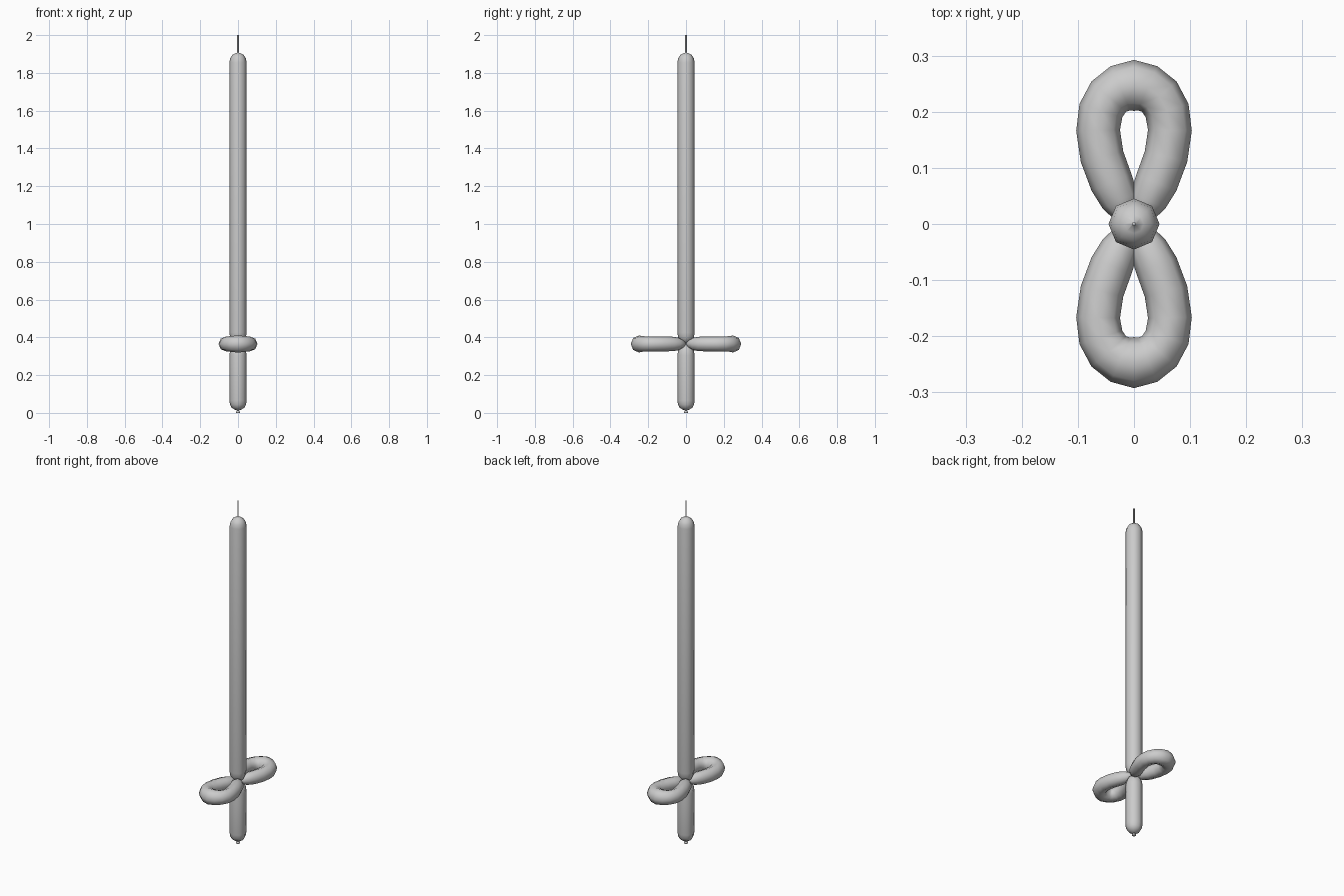
import bpy, bmesh, math
from mathutils import Vector

if "Cube" in bpy.data.objects:
    bpy.data.objects.remove(bpy.data.objects["Cube"])

SIDES = 8
PINCH_Z = 0.365


def tube(name, path, plane_normal):
    """Sweep an eight-sided ring along a planar path of (point, radius)."""
    bm = bmesh.new()
    n = Vector(plane_normal)
    pts = [Vector(p) for p, r in path]
    rings = []
    for i, (p, r) in enumerate(path):
        t = (pts[min(i + 1, len(pts) - 1)] - pts[max(i - 1, 0)]).normalized()
        side = t.cross(n).normalized()
        ring = []
        for k in range(SIDES):
            a = 2 * math.pi * k / SIDES
            ring.append(bm.verts.new(pts[i] + r * (math.cos(a) * side + math.sin(a) * n)))
        rings.append(ring)
    for a, b in zip(rings, rings[1:]):
        for k in range(SIDES):
            j = (k + 1) % SIDES
            bm.faces.new((a[k], a[j], b[j], b[k]))
    bm.faces.new(rings[0])
    bm.faces.new(rings[-1])
    bmesh.ops.recalc_face_normals(bm, faces=bm.faces)
    mesh = bpy.data.meshes.new(name)
    bm.to_mesh(mesh)
    bm.free()
    mesh.shade_smooth()
    obj = bpy.data.objects.new(name, mesh)
    bpy.context.collection.objects.link(obj)
    return obj


def upright(name, profile):
    return tube(name, [((0, 0, z), r) for z, r in profile], (0, 1, 0))


# long blade balloon with its thin uninflated tail
upright("blade", [(PINCH_Z, 0.003), (0.371, 0.018), (0.382, 0.033), (0.40, 0.042),
                  (0.425, 0.0455), (1.855, 0.0455), (1.878, 0.041), (1.894, 0.031),
                  (1.903, 0.017), (1.907, 0.004), (2.0, 0.004)])

# handle balloon and the tied knot at its base
upright("handle", [(0.013, 0.006), (0.018, 0.019), (0.027, 0.033), (0.043, 0.042),
                   (0.065, 0.0455), (0.305, 0.0455), (0.33, 0.042), (0.348, 0.033),
                   (0.359, 0.018), (PINCH_Z, 0.003)])
upright("knot", [(0.0, 0.011), (0.006, 0.011), (0.010, 0.006), (0.02, 0.006)])

# two teardrop guard loops, pinched where they are twisted together
half = [(0, 0, 0.003), (0.007, 0.010, 0.014), (0.015, 0.022, 0.025), (0.025, 0.042, 0.034),
        (0.040, 0.074, 0.0385), (0.057, 0.120, 0.039), (0.064, 0.167, 0.039),
        (0.059, 0.202, 0.040), (0.045, 0.227, 0.041), (0.024, 0.242, 0.043)]
loop = half + [(0, 0.247, 0.0455)] + [(-x, y, r) for x, y, r in reversed(half)]
for label, s in (("back", 1), ("front", -1)):
    tube("guard_loop_" + label, [((x, s * y, PINCH_Z), r) for x, y, r in loop], (0, 0, 1))
